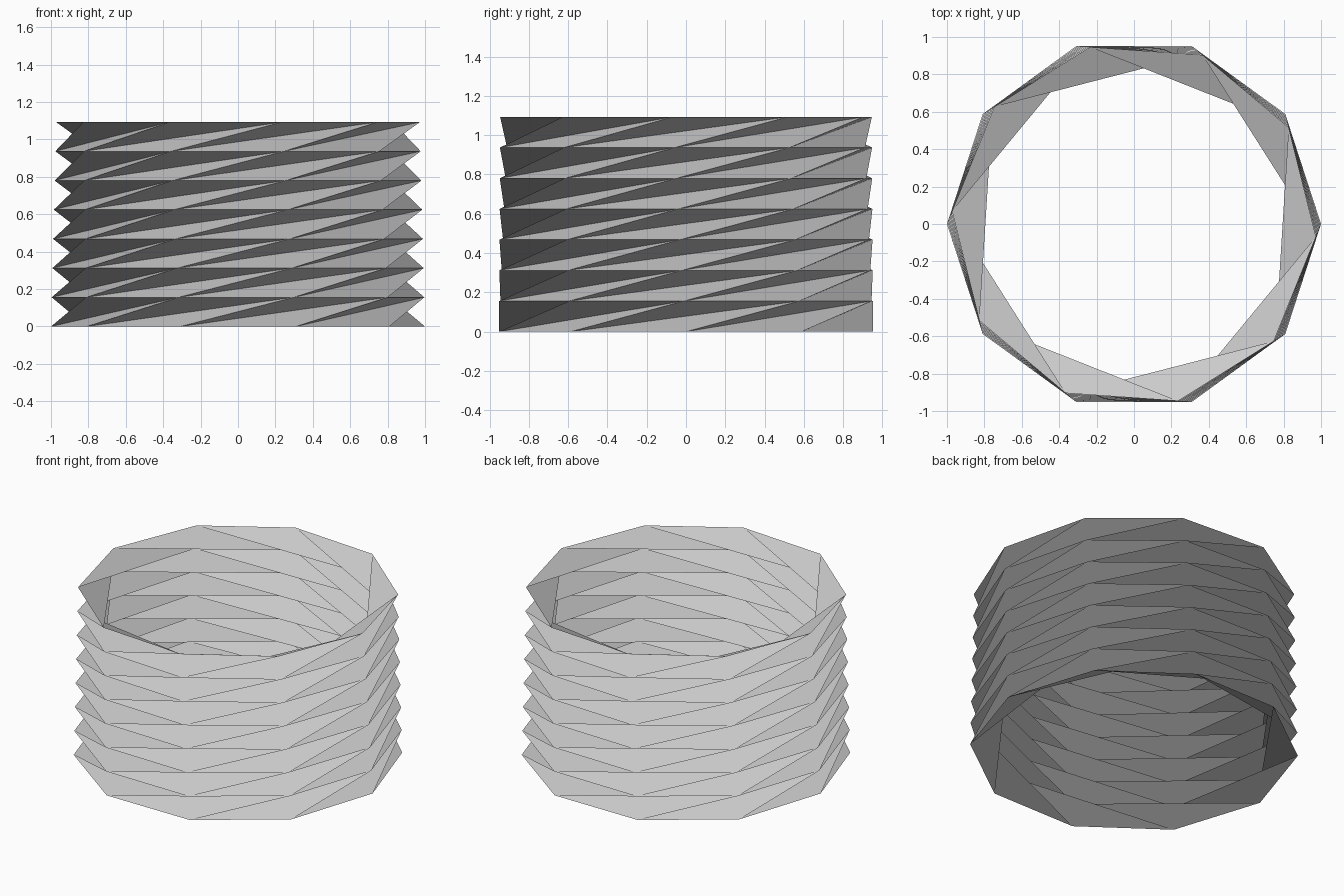
import bpy
import bmesh
from math import cos, sin, radians

cube = bpy.data.objects.get("Cube")
if cube:
    bpy.data.objects.remove(cube, do_unlink=True)

SIDES, LAYERS, HEIGHT = 10, 7, 1.093
STEP = 360 / SIDES
TOP_RADIUS = 0.975    # rings shrink slightly towards the top
DRIFT = -4.0          # total ring rotation, bottom to top, in degrees

# Paper material
paper = bpy.data.materials.new("grey_paper")
paper.use_nodes = True
grey = (0.6, 0.6, 0.6, 1)
paper.diffuse_color = grey
paper.node_tree.nodes["Principled BSDF"].inputs["Base Color"].default_value = grey


def add_ring(bm, level):
    """Decagon of vertices at one fold line."""
    t = level / LAYERS
    r = 1 + (TOP_RADIUS - 1) * t
    angles = [radians(i * STEP + DRIFT * t) for i in range(SIDES)]
    return [bm.verts.new((r * cos(a), r * sin(a), HEIGHT * t)) for a in angles]


# Twisted folded tube, open at both ends
bm = bmesh.new()
rings = [add_ring(bm, level) for level in range(LAYERS + 1)]
for low, high in zip(rings, rings[1:]):
    for i in range(SIDES):
        j, k = (i + 1) % SIDES, (i + 2) % SIDES
        bm.faces.new((low[i], low[j], high[k]))    # upward-facing fold
        bm.faces.new((low[i], high[k], high[j]))   # overhanging fold

mesh = bpy.data.meshes.new("folded_tube")
bm.to_mesh(mesh)
bm.free()
mesh.materials.append(paper)
tube = bpy.data.objects.new("folded_tube", mesh)
bpy.context.scene.collection.objects.link(tube)
